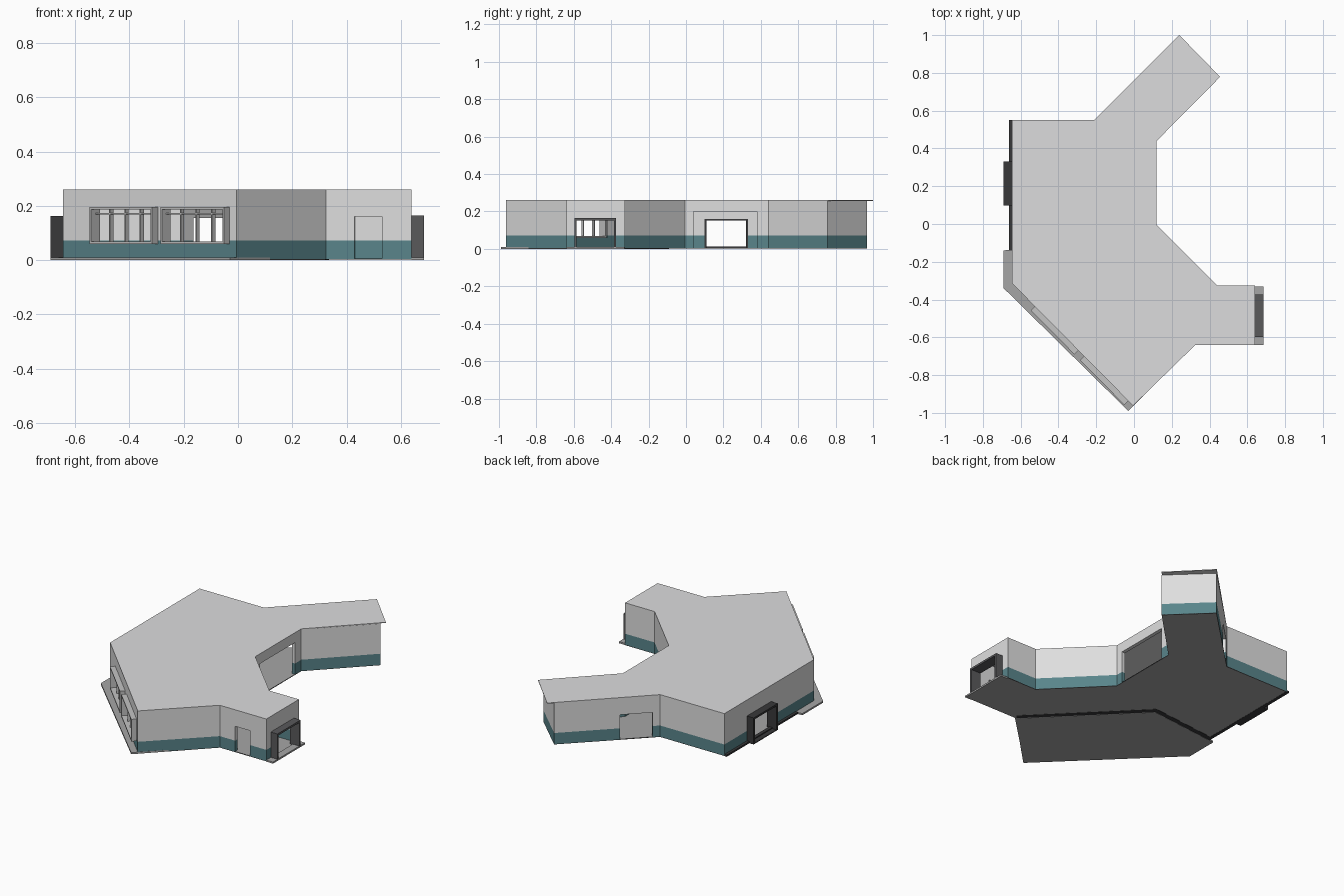
import bpy, bmesh
from mathutils import Vector

cube = bpy.data.objects.get("Cube")
if cube:
    bpy.data.objects.remove(cube, do_unlink=True)


def make_mat(name, rgb):
    m = bpy.data.materials.new(name)
    m.use_nodes = True
    m.diffuse_color = (*rgb, 1)
    m.node_tree.nodes["Principled BSDF"].inputs["Base Color"].default_value = (*rgb, 1)
    return m


WALL = make_mat("wall_grey", (0.74, 0.74, 0.74))
TEAL = make_mat("teal_band", (0.10, 0.235, 0.26))
ROOF = make_mat("roof_grey", (0.72, 0.72, 0.73))
STONE = make_mat("paving_grey", (0.38, 0.38, 0.38))
FRAME = make_mat("frame_grey", (0.55, 0.55, 0.55))
DARK = make_mat("charcoal", (0.04, 0.04, 0.042))
SLATE = make_mat("slate_grey", (0.10, 0.10, 0.105))


def finish(name, bm, *mats):
    mesh = bpy.data.meshes.new(name)
    bm.to_mesh(mesh)
    bm.free()
    for m in mats:
        mesh.materials.append(m)
    obj = bpy.data.objects.new(name, mesh)
    bpy.context.collection.objects.link(obj)
    return obj


def prism(name, points, z0, z1, *mats, border=0):
    """Extruded outline; an optional border takes the second material."""
    bm = bmesh.new()
    face = bm.faces.new([bm.verts.new((x, y, z0)) for x, y in points])
    if border:
        ring = bmesh.ops.inset_region(bm, faces=[face], thickness=border,
                                      use_even_offset=True, use_boundary=True)
        for f in ring["faces"]:
            f.material_index = 1
    ext = bmesh.ops.extrude_face_region(bm, geom=bm.faces[:], use_keep_orig=True)
    verts = [g for g in ext["geom"] if isinstance(g, bmesh.types.BMVert)]
    bmesh.ops.translate(bm, verts=verts, vec=(0, 0, z1 - z0))
    bmesh.ops.recalc_face_normals(bm, faces=bm.faces[:])
    return finish(name, bm, *mats)


def box(name, x0, x1, y0, y1, z0, z1, mat):
    return prism(name, [(x0, y0), (x1, y0), (x1, y1), (x0, y1)], z0, z1, mat)


# Building outline, counterclockwise from the south-west corner
outline = [(-0.645, -0.315), (-0.005, -0.962), (0.325, -0.64), (0.64, -0.64),
           (0.64, -0.325), (0.44, -0.325), (0.12, -0.005), (0.12, 0.44),
           (0.435, 0.757), (0.215, 0.968), (-0.21, 0.55), (-0.645, 0.55)]
windows = [(0.1875, 0.547), (0.594, 0.96)]
SILL, HEAD, BAND, TOP = 0.06, 0.195, 0.072, 0.257

# Openings per wall: start and end along the wall, bottom and top
openings = {
    0: [(a, b, SILL, HEAD) for a, b in windows],
    2: [(0.33, 0.65, 0, 0.16)],
    3: [(0.143, 0.84, 0, 0.16)],
    6: [(0.10, 0.865, 0, 0.2)],
    9: [(0.62, 0.93, 0, 0.155)],
    11: [(0.254, 0.52, 0, 0.16)],
}

# Walls with a teal base band
bm = bmesh.new()
levels = [0.004, SILL, BAND, 0.155, 0.16, HEAD, 0.2, TOP]
for i, start in enumerate(outline):
    p, q = Vector(start), Vector(outline[(i + 1) % len(outline)])
    holes = openings.get(i, [])
    cuts = sorted({0, 1, *[c for h in holes for c in h[:2]]})
    for a, b in zip(cuts, cuts[1:]):
        for z0, z1 in zip(levels, levels[1:]):
            u, z = (a + b) / 2, (z0 + z1) / 2
            if any(h[0] < u < h[1] and h[2] < z < h[3] for h in holes):
                continue
            l, r = p.lerp(q, a), p.lerp(q, b)
            f = bm.faces.new([bm.verts.new((*c, h)) for c, h in
                              ((l, z0), (r, z0), (r, z1), (l, z1))])
            f.material_index = int(z < BAND)
bmesh.ops.remove_doubles(bm, verts=bm.verts[:], dist=0.0005)
walls = finish("walls", bm, WALL, TEAL)
solid = walls.modifiers.new("thickness", 'SOLIDIFY')
solid.thickness = 0.022
solid.offset = -1
solid.use_even_offset = True

# Roof, reaching past the end of the north wing
roof_outline = list(outline)
roof_outline[8:10] = [(0.455, 0.78), (0.24, 1.0)]
prism("roof", roof_outline, TOP, 0.261, ROOF)

# Floor with dark footing, and the paved terrace
prism("floor", outline, 0.002, 0.006, STONE, DARK, border=0.03)
terrace = [(-0.69, -0.34), (-0.03, -0.99), (0.32, -0.64), (-0.23, -0.09), (-0.69, -0.14)]
prism("terrace", terrace, 0, 0.01, STONE)
prism("terrace_footing", [(-0.64, -0.3), (0, -0.94), (0.335, -0.615), (-0.215, -0.06),
                          (-0.64, -0.105)], 0.001, 0.008, DARK)
box("west_footing", -0.661, -0.64, -0.14, 0.55, 0.001, 0.012, DARK)
box("east_step", 0.64, 0.685, -0.64, -0.33, 0, 0.01, STONE)

# Projecting window frames on the diagonal front
p, q = Vector(outline[0]), Vector(outline[1])
along = (q - p).normalized()
out = Vector((along.y, -along.x))
length = (q - p).length


def bar(name, s0, s1, z0, z1, d0, d1):
    pts = [p + along * s + out * d for s, d in ((s0, d1), (s1, d1), (s1, d0), (s0, d0))]
    prism(name, pts, z0, z1, FRAME)


T = 0.008
for n, (a, b) in enumerate(windows, 1):
    s0, s1 = a * length, b * length
    name = f"window_{n}"
    bar(name + "_sill", s0, s1, SILL, SILL + T, -0.015, 0.03)
    bar(name + "_head", s0, s1, HEAD - T, HEAD, -0.015, 0.03)
    bar(name + "_transom", s0, s1, 0.168, 0.173, -0.008, 0.008)
    for k in range(5):
        s = s0 + (s1 - s0 - T) * k / 4
        side = k in (0, 4)
        bar(f"{name}_post_{k + 1}", s, s + (T if side else T * 0.7), SILL, HEAD,
            -0.015 if side else -0.008, 0.03 if side else 0.008)


# Door surrounds on the east and west walls
def portal(name, x0, x1, y0, y1, top, mat):
    t = 0.012
    box(name + "_post_south", x0, x1, y0, y0 + t, 0.004, top, mat)
    box(name + "_post_north", x0, x1, y1 - t, y1, 0.004, top, mat)
    box(name + "_lintel", x0, x1, y0, y1, top - t, top, mat)


portal("east_portal", 0.62, 0.685, -0.597, -0.373, 0.165, SLATE)
portal("west_portal", -0.69, -0.625, 0.098, 0.332, 0.163, DARK)
box("west_threshold", -0.69, -0.64, 0.098, 0.332, 0.001, 0.006, DARK)
